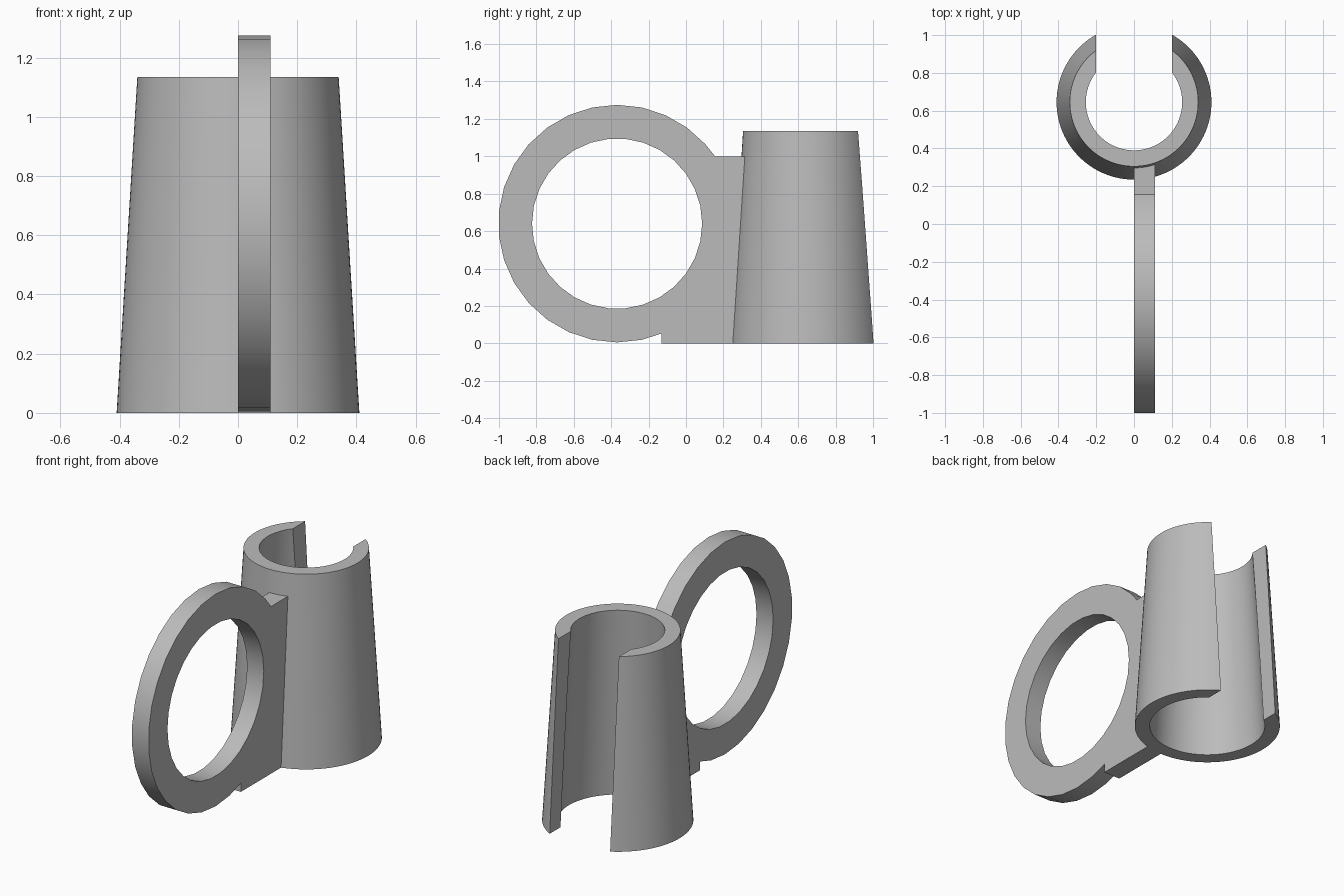
import bpy
import bmesh
from math import sin, cos, radians
from mathutils import Matrix, Vector

cube = bpy.data.objects.get("Cube")
if cube:
    bpy.data.objects.remove(cube, do_unlink=True)

grey = bpy.data.materials.new("plain grey")
grey.use_nodes = True
grey.diffuse_color = (0.5, 0.5, 0.5, 1)
grey.node_tree.nodes["Principled BSDF"].inputs["Base Color"].default_value = (0.5, 0.5, 0.5, 1)

HEIGHT = 1.135
CUP_Y = 0.645
RING_Y, RING_Z = -0.3685, 0.64
RING_OUTER, RING_INNER = 0.635, 0.455
THICK = 0.11


def add_object(name, bm):
    bmesh.ops.recalc_face_normals(bm, faces=bm.faces)
    mesh = bpy.data.meshes.new(name)
    bm.to_mesh(mesh)
    bm.free()
    mesh.materials.append(grey)
    obj = bpy.data.objects.new(name, mesh)
    bpy.context.collection.objects.link(obj)
    return obj


def cone(name, r_low, r_high, depth, sides, matrix):
    bm = bmesh.new()
    bmesh.ops.create_cone(bm, cap_ends=True, segments=sides, radius1=r_low,
                          radius2=r_high, depth=depth, matrix=matrix)
    return add_object(name, bm)


def cut(obj, cutter):
    cutter.hide_render = True
    mod = obj.modifiers.new("cut", "BOOLEAN")
    mod.operation = "DIFFERENCE"
    mod.solver = "EXACT"
    mod.object = cutter
    bpy.context.view_layer.objects.active = obj
    bpy.ops.object.modifier_apply(modifier=mod.name)
    bpy.data.objects.remove(cutter, do_unlink=True)


def smooth(obj):
    bpy.ops.object.select_all(action="DESELECT")
    obj.select_set(True)
    bpy.context.view_layer.objects.active = obj
    bpy.ops.object.shade_smooth_by_angle(angle=radians(30))


# Tapered cup: hollow, open at both ends, with a slot down the back
centre = Matrix.Translation((0, CUP_Y, HEIGHT / 2))
cup = cone("tapered_cup", 0.41, 0.34, HEIGHT, 96, centre)
# The bore runs past both ends with the same taper
over = 1.2
spread = 0.035 * over
cut(cup, cone("bore_cutter", 0.29 + spread, 0.29 - spread, HEIGHT * over, 96, centre))
bm = bmesh.new()
bmesh.ops.create_cube(bm, size=1, matrix=Matrix.Translation((0, CUP_Y + 0.5, HEIGHT / 2))
                      @ Matrix.Diagonal((0.4, 1, 2, 1)))
cut(cup, add_object("slot_cutter", bm))
smooth(cup)

# Ring handle: round outline running into a web that meets the cup wall
outline = [(0.155, 1.0)]
for k in range(3, 24):
    a = radians(12 * k + 6)
    outline.append((RING_Y + RING_OUTER * cos(a), RING_Z + RING_OUTER * sin(a)))
outline += [(-0.13, 0.053), (-0.13, 0), (0.285, 0), (0.345, 1.0)]

bm = bmesh.new()
face = bm.faces.new([bm.verts.new((0, y, z)) for y, z in outline])
side = bmesh.ops.extrude_face_region(bm, geom=[face])["geom"]
bmesh.ops.translate(bm, vec=Vector((THICK, 0, 0)),
                    verts=[v for v in side if isinstance(v, bmesh.types.BMVert)])
handle = add_object("ring_handle", bm)
hole = Matrix.Translation((THICK / 2, RING_Y, RING_Z)) @ Matrix.Rotation(radians(90), 4, "Y")
cut(handle, cone("hole_cutter", RING_INNER, RING_INNER, 0.5, 30, hole))
smooth(handle)
